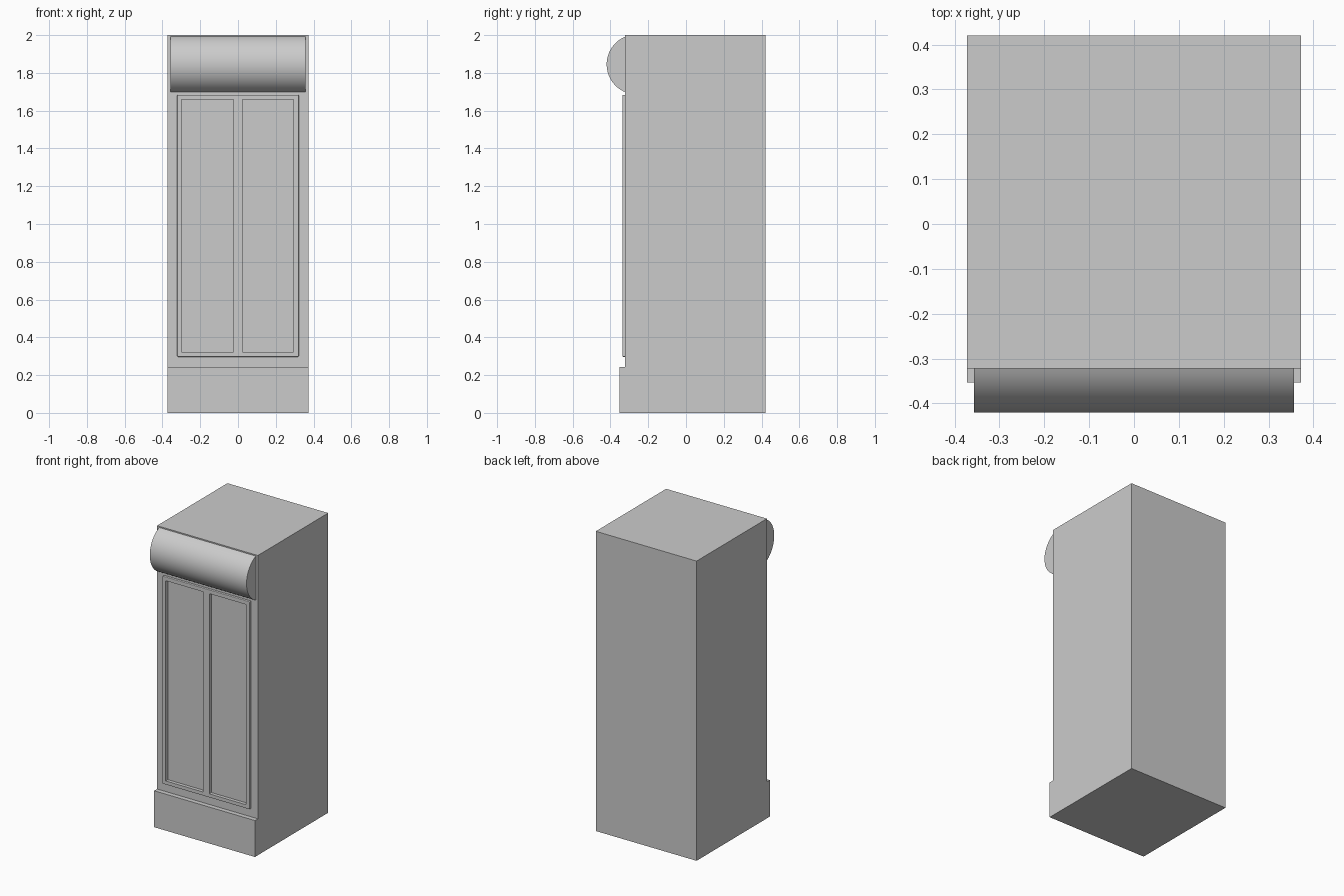
import bpy, bmesh, math

if "Cube" in bpy.data.objects:
    bpy.data.objects.remove(bpy.data.objects["Cube"])


def box(name, x0, x1, y0, y1, z0, z1):
    """Axis-aligned box from its limits."""
    bm = bmesh.new()
    bmesh.ops.create_cube(bm, size=1)
    for v in bm.verts:
        v.co.x = x0 if v.co.x < 0 else x1
        v.co.y = y0 if v.co.y < 0 else y1
        v.co.z = z0 if v.co.z < 0 else z1
    return finish(name, bm)


def finish(name, bm):
    bmesh.ops.recalc_face_normals(bm, faces=bm.faces)
    mesh = bpy.data.meshes.new(name)
    bm.to_mesh(mesh)
    bm.free()
    ob = bpy.data.objects.new(name, mesh)
    bpy.context.collection.objects.link(ob)
    return ob


def extrude_x(name, profile, half_width):
    """Extrude a (y, z) profile symmetrically along x."""
    bm = bmesh.new()
    face = bm.faces.new([bm.verts.new((-half_width, y, z)) for y, z in profile])
    ext = bmesh.ops.extrude_face_region(bm, geom=[face])
    moved = [g for g in ext["geom"] if isinstance(g, bmesh.types.BMVert)]
    bmesh.ops.translate(bm, vec=(2 * half_width, 0, 0), verts=moved)
    return finish(name, bm)


W, BACK, FRONT = 0.372, 0.42, -0.322

# Cabinet body with the stepped kick plinth in one profile
cabinet = extrude_x("cabinet_body", [
    (BACK, 0), (BACK, 2), (FRONT, 2), (FRONT, 0.243), (-0.353, 0.243), (-0.353, 0)], W)

# Double door frame with softened edges
frame = box("door_frame", -0.322, 0.322, -0.337, FRONT + 0.01, 0.297, 1.683)
bev = frame.modifiers.new("soft_edges", "BEVEL")
bev.width = 0.004
bev.segments = 2

# Recessed door panels, cut through the frame into the body
for side, x0, x1 in (("left", -0.298, -0.024), ("right", 0.024, 0.295)):
    cutter = box(side + "_panel_cutter", x0, x1, -0.45, -0.314, 0.322, 1.658)
    cutter.hide_render = True
    cutter.hide_viewport = True
    cutter.display_type = "WIRE"
    for ob in (frame, cabinet):
        cut = ob.modifiers.new(side + "_panel", "BOOLEAN")
        cut.operation = "DIFFERENCE"
        cut.solver = "EXACT"
        cut.object = cutter

# Bulging curved header: circular segment sitting on the front
half, bulge, zc = 0.147, 0.098, 1.845
r = (half ** 2 + bulge ** 2) / (2 * bulge)
yc = FRONT - bulge + r
a = math.atan2(half, yc - FRONT)
n = 32
arc = [(yc - r * math.cos(t), zc + r * math.sin(t))
       for t in (-a + 2 * a * i / n for i in range(n + 1))]
header = extrude_x("curved_header", arc, 0.357)

bpy.ops.object.select_all(action="DESELECT")
header.select_set(True)
bpy.context.view_layer.objects.active = header
bpy.ops.object.shade_smooth_by_angle(angle=math.radians(30))
